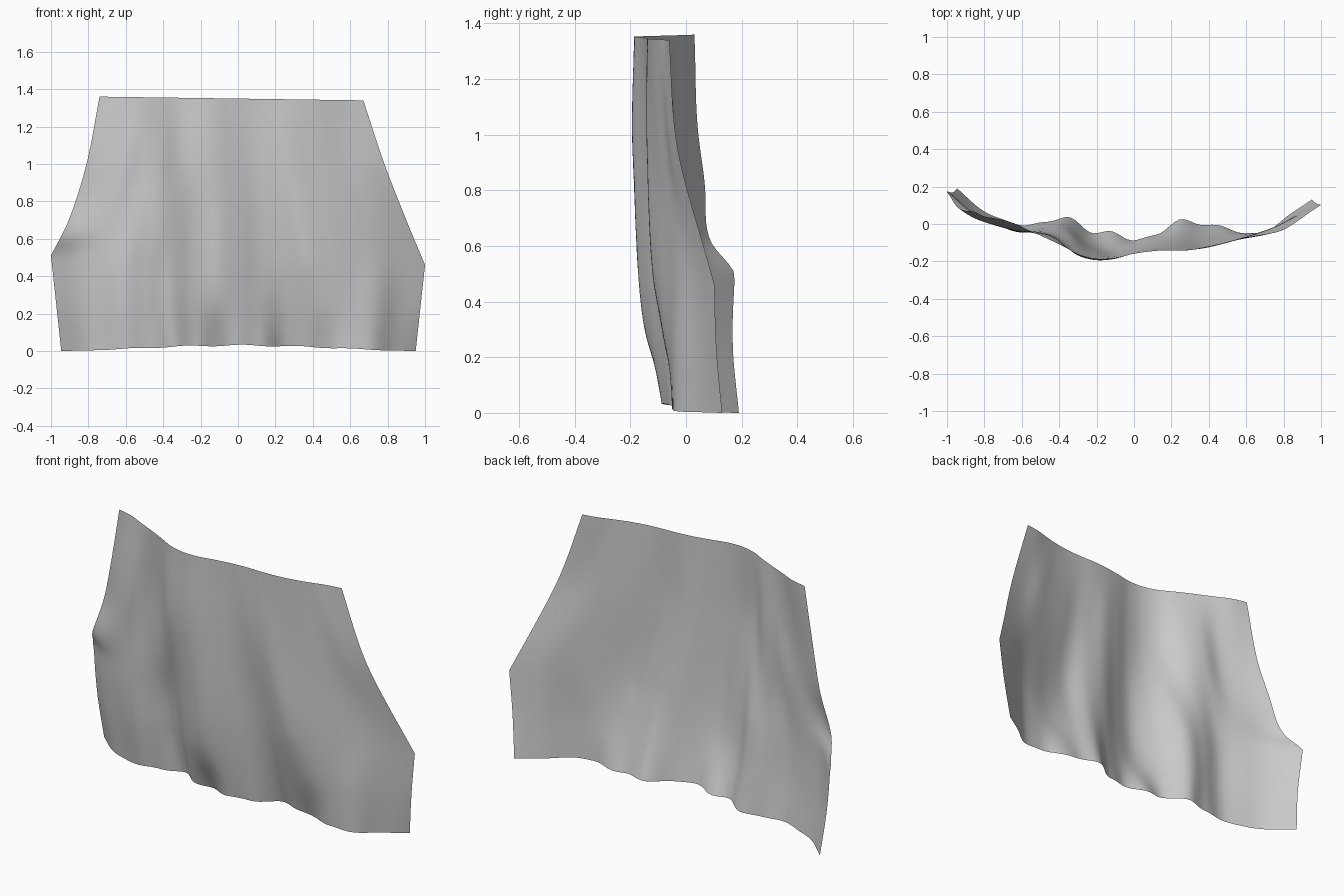
import bpy, bmesh, math

if "Cube" in bpy.data.objects:
    bpy.data.objects.remove(bpy.data.objects["Cube"])

# Fold depth (y) across the cloth, one row per height, hem to top edge
ROW_Z = [0, .25, .5, .95, 1.36]
FOLDS = [
    [.19, .085, .025, -.005, .01, .035, -.04, -.045, -.085, -.055, .018, .0, -.015, -.05, -.035, .05, .13],
    [.175, .07, .01, -.035, -.015, .0, -.095, -.137, -.122, -.08, -.04, -.068, -.078, -.062, -.033, .048, .11],
    [.158, .055, -.005, -.045, -.032, -.037, -.13, -.172, -.145, -.1, -.09, -.12, -.102, -.065, -.025, .035, .088],
    [.052, .0, -.04, -.042, -.075, -.153, -.189, -.188, -.16, -.135, -.137, -.14, -.12, -.097, -.07, -.055, -.03],
    [.03, .008, -.033, -.073, -.115, -.16, -.184, -.184, -.166, -.151, -.142, -.14, -.136, -.123, -.102, -.075, -.06],
]
# Softened outline that the folds follow, without the side corners
SOFT_L = [-.945, -.98, -.975, -.825, -.74]
SOFT_R = [.95, .98, .975, .8, .67]
# True side outlines: straight lower part, curved upper part
LOW_L, LOW_R = ([0, .51], [-.945, -1]), ([0, .46], [.95, 1])
UP_L = ([.51, .7, 1, 1.36], [-1, -.905, -.81, -.74])
UP_R = ([.46, .7, 1, 1.34], [1, .9, .783, .67])


def curve(zs, vals, z):
    """Smooth curve through unevenly spaced points."""
    n = len(zs) - 1
    i = 0
    while i < n - 1 and z > zs[i + 1]:
        i += 1
    h = zs[i + 1] - zs[i]
    f = (z - zs[i]) / h

    def slope(k):
        a, b = max(k - 1, 0), min(k + 1, n)
        return (vals[b] - vals[a]) / (zs[b] - zs[a])
    p, q = vals[i], vals[i + 1]
    m, k = slope(i) * h, slope(i + 1) * h
    return p + f * (m + f * (3 * (q - p) - 2 * m - k + f * (2 * (p - q) + m + k)))


COLS = list(range(17))
NU, NV_LOW, NV_UP = 96, 20, 34
bm = bmesh.new()
grid = []
for j in range(NV_LOW + NV_UP + 1):
    # Heights and widths of this row at both sides; the side corners fall on one row
    if j <= NV_LOW:
        s, left, right = j / NV_LOW, LOW_L, LOW_R
    else:
        s, left, right = (j - NV_LOW) / NV_UP, UP_L, UP_R
    lz = left[0][0] + s * (left[0][-1] - left[0][0])
    rz = right[0][0] + s * (right[0][-1] - right[0][0])
    lx, rx = curve(*left, lz), curve(*right, rz)
    row = []
    for i in range(NU + 1):
        u = i / NU
        x, z = lx + (rx - lx) * u, lz + (rz - lz) * u
        sl, sr = curve(ROW_Z, SOFT_L, z), curve(ROW_Z, SOFT_R, z)
        w = (x - sl) / (sr - sl)
        y = curve(ROW_Z, [curve(COLS, r, 16 * w) for r in FOLDS], z)
        # Left corner curls forward above the kink
        spread = .15 if z > .62 else .08
        y -= .045 * math.exp(-(u / .07) ** 2 - ((z - .62) / spread) ** 2)
        # Small ripples and arch along the hem
        arch = math.sin(math.pi * u)
        hem = max(0, 1 - z / .3)
        y += .006 * math.sin(62 * u) * arch * hem ** 2
        z += hem * (.03 * arch ** 1.5 + .004 * arch * math.sin(40 * u))
        row.append(bm.verts.new((x, y, z)))
    grid.append(row)
for lo, hi in zip(grid, grid[1:]):
    for i in range(NU):
        bm.faces.new((lo[i], lo[i + 1], hi[i + 1], hi[i]))

# Hanging cloth sheet
mesh = bpy.data.meshes.new("cloth_sheet")
bm.to_mesh(mesh)
bm.free()
mesh.shade_smooth()
cloth = bpy.data.objects.new("cloth_sheet", mesh)
bpy.context.collection.objects.link(cloth)
